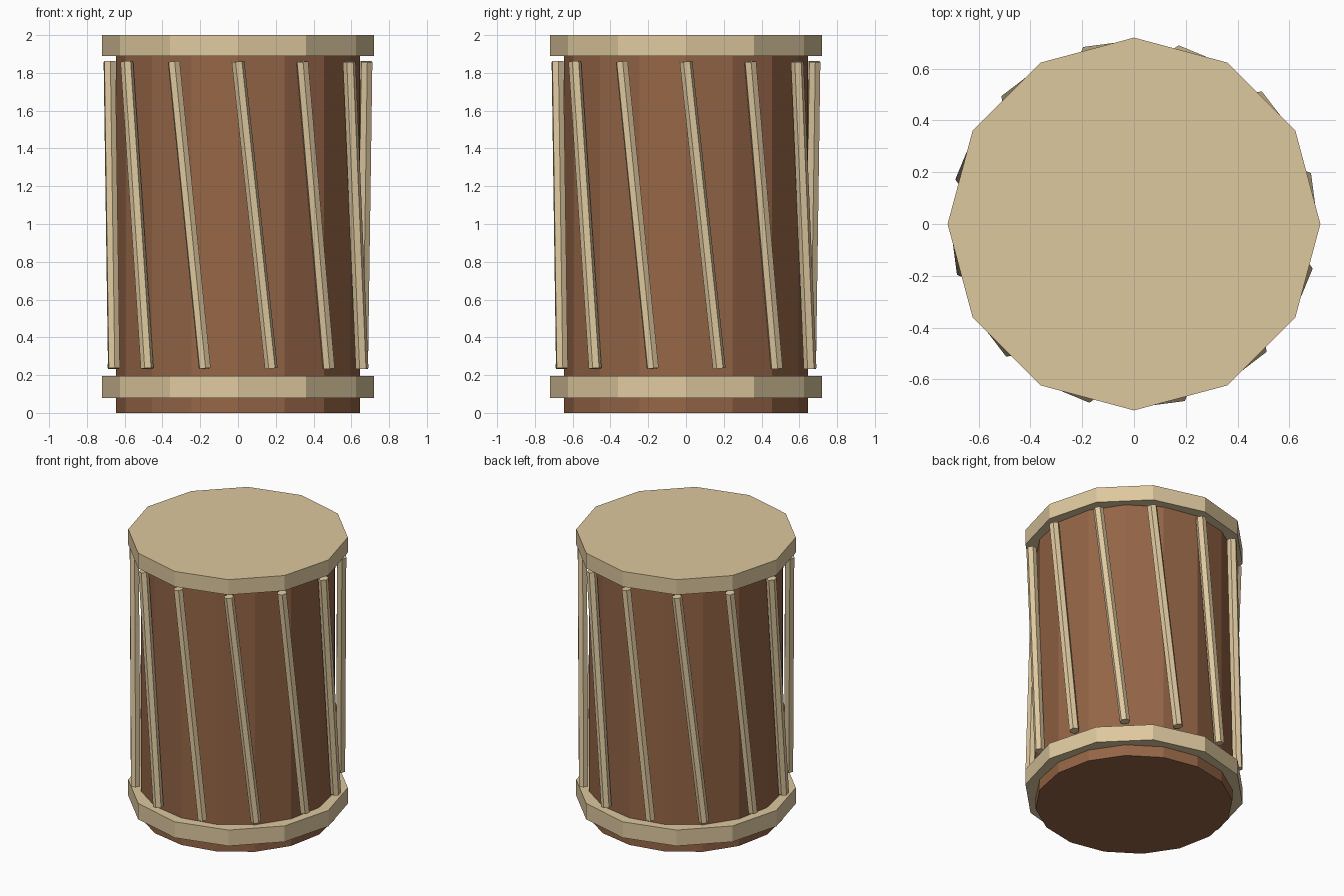
import bpy
import math
from mathutils import Vector, Matrix

cube = bpy.data.objects.get("Cube")
if cube:
    bpy.data.objects.remove(cube, do_unlink=True)


def make_material(name, color):
    mat = bpy.data.materials.new(name)
    mat.use_nodes = True
    mat.diffuse_color = color
    mat.node_tree.nodes["Principled BSDF"].inputs["Base Color"].default_value = color
    return mat


def prism(name, sides, radius, start, end, mat, outward=Vector((1, 0, 0))):
    """Flat-sided cylinder from start to end, with a corner turned toward outward."""
    axis = end - start
    bpy.ops.mesh.primitive_cylinder_add(vertices=sides, radius=radius, depth=axis.length)
    obj = bpy.context.object
    obj.name = obj.data.name = name
    z = axis.normalized()
    y = (outward - z * outward.dot(z)).normalized()
    x = y.cross(z)
    obj.matrix_world = Matrix.Translation((start + end) / 2) @ Matrix((x, y, z)).transposed().to_4x4()
    obj.data.materials.append(mat)
    return obj


def on_ring(radius, angle, z):
    return Vector((radius * math.cos(angle), radius * math.sin(angle), z))


tan = make_material("pale tan hide", (0.73, 0.58, 0.345, 1))
wood = make_material("reddish brown wood", (0.30, 0.132, 0.062, 1))

# Wooden shell
prism("drum_shell", 16, 0.645, Vector((0, 0, 0)), Vector((0, 0, 1.93)), wood)

# Drum head and lower hoop
prism("drum_head", 12, 0.72, Vector((0, 0, 1.89)), Vector((0, 0, 2)), tan)
prism("lower_hoop", 12, 0.72, Vector((0, 0, 0.08)), Vector((0, 0, 0.195)), tan)

# Slanted tension cords, each with a flat side facing outward
CORDS = 12
TWIST = math.radians(15)
for i in range(CORDS):
    angle = math.tau * i / CORDS
    bottom = on_ring(0.68, angle + TWIST, 0.235)
    top = on_ring(0.68, angle, 1.86)
    sideways = on_ring(1, angle + TWIST / 2 + math.pi / 2, 0)
    prism(f"tension_cord_{i + 1}", 6, 0.034, bottom, top, tan, sideways)
